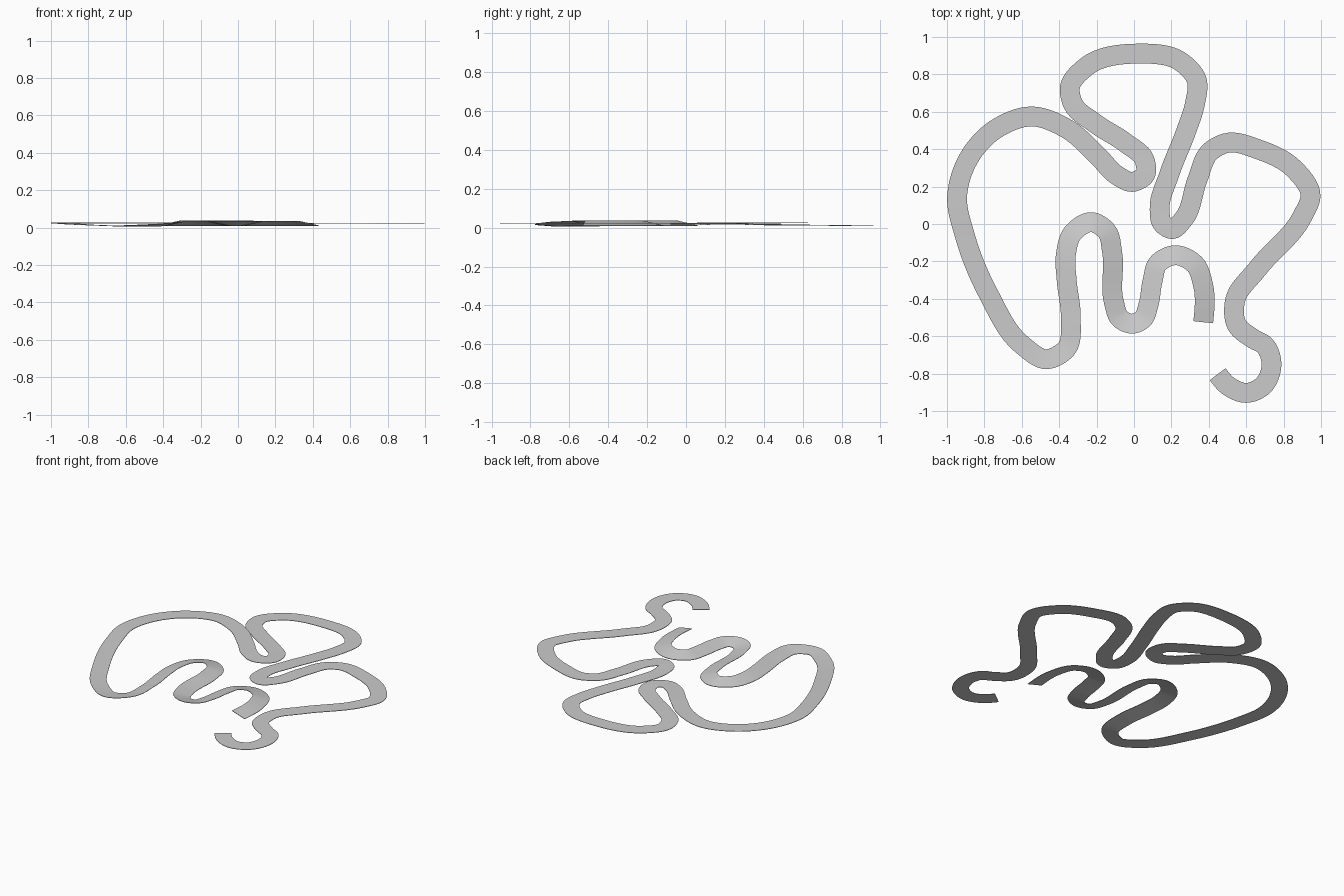
import bpy, bmesh
from mathutils import Vector

if "Cube" in bpy.data.objects:
    bpy.data.objects.remove(bpy.data.objects["Cube"])

HALF_WIDTH = 0.053
THICKNESS = 0.003
STEPS = 8

# Centre line of the circuit seen from above
PATH = [(.37, -.525), (.37, -.33), (.325, -.215), (.22, -.167), (.125, -.215), (.10, -.30),
        (.075, -.44), (.05, -.505), (-.01, -.533), (-.075, -.505), (-.107, -.42), (-.117, -.15),
        (-.145, -.04), (-.225, .01), (-.325, -.045), (-.365, -.17), (-.36, -.30), (-.338, -.50),
        (-.36, -.665), (-.465, -.723), (-.6, -.645), (-.775, -.38), (-.905, -.06), (-.946, .14),
        (-.9, .32), (-.75, .50), (-.545, .575), (-.36, .51), (-.19, .36), (-.09, .26),
        (-.01, .225), (.06, .265), (.055, .345), (-.04, .43), (-.21, .54), (-.325, .64),
        (-.343, .73), (-.25, .845), (.02, .911), (.25, .868), (.335, .77), (.325, .64),
        (.28, .50), (.19, .27), (.137, .08), (.15, .005), (.205, -.027), (.26, .02),
        (.34, .24), (.405, .385), (.49, .432), (.67, .397), (.85, .30), (.944, .15),
        (.90, .04), (.66, -.24), (.54, -.41), (.55, -.54), (.635, -.612), (.70, -.65),
        (.735, -.75), (.69, -.865), (.60, -.903), (.51, -.87), (.447, -.803)]

# Path index, centre height, rise of the left edge
LEVELS = [(0, .024, .012), (17, .024, .013), (20, .010, .002), (23, .026, 0),
          (27, .026, 0), (38, .012, 0), (50, .024, 0), (64, .024, 0)]


def level(t):
    for (a, za, ba), (b, zb, bb) in zip(LEVELS, LEVELS[1:]):
        if t <= b:
            f = (t - a) / (b - a)
            f = f * f * (3 - 2 * f)
            return za + (zb - za) * f, ba + (bb - ba) * f
    return LEVELS[-1][1:]


def smooth_path(points):
    """Spacing-aware spline; returns (position, direction, index) samples."""
    p = [Vector(q) for q in points]
    n = len(p)
    d = [(p[i + 1] - p[i]).length for i in range(n - 1)]
    s = [(p[i + 1] - p[i]) / d[i] for i in range(n - 1)]
    m = [(s[i - 1] * d[i] + s[i] * d[i - 1]) / (d[i - 1] + d[i]) for i in range(1, n - 1)]
    m = [s[0] * 1.5 - m[0] * .5] + m + [s[-1] * 1.5 - m[-1] * .5]
    out = []
    for i in range(n - 1):
        for k in range(STEPS + (i == n - 2)):
            t = k / STEPS
            a, b = m[i] * d[i], m[i + 1] * d[i]
            pos = (p[i] * (2*t**3 - 3*t**2 + 1) + a * (t**3 - 2*t**2 + t)
                   + p[i + 1] * (3*t**2 - 2*t**3) + b * (t**3 - t**2))
            tan = ((p[i] - p[i + 1]) * (6*t*t - 6*t) + a * (3*t*t - 4*t + 1)
                   + b * (3*t*t - 2*t))
            out.append((pos, tan.normalized(), i + t))
    return out


# Banked road ribbon with edge strips, swept as a thin closed section
SECTION = [(-1, 0), (-.8, 0), (.8, 0), (1, 0), (1, -THICKNESS), (-1, -THICKNESS)]
bm = bmesh.new()
rings = []
for pos, tan, t in smooth_path(PATH):
    z, bank = level(t)
    left = Vector((-tan.y, tan.x))
    ring = []
    for u, h in SECTION:
        q = pos + left * (u * HALF_WIDTH)
        ring.append(bm.verts.new((q.x, q.y, z + u * bank + h)))
    rings.append(ring)
n = len(SECTION)
for a, b in zip(rings, rings[1:]):
    for j in range(n):
        k = (j + 1) % n
        bm.faces.new((a[j], a[k], b[k], b[j]))
bm.faces.new(rings[0])
bm.faces.new(rings[-1][::-1])
bmesh.ops.recalc_face_normals(bm, faces=bm.faces)
mesh = bpy.data.meshes.new("race_track")
bm.to_mesh(mesh)
bm.free()
track = bpy.data.objects.new("race_track", mesh)
bpy.context.collection.objects.link(track)
bpy.context.view_layer.objects.active = track
track.select_set(True)
bpy.ops.object.shade_smooth_by_angle()
